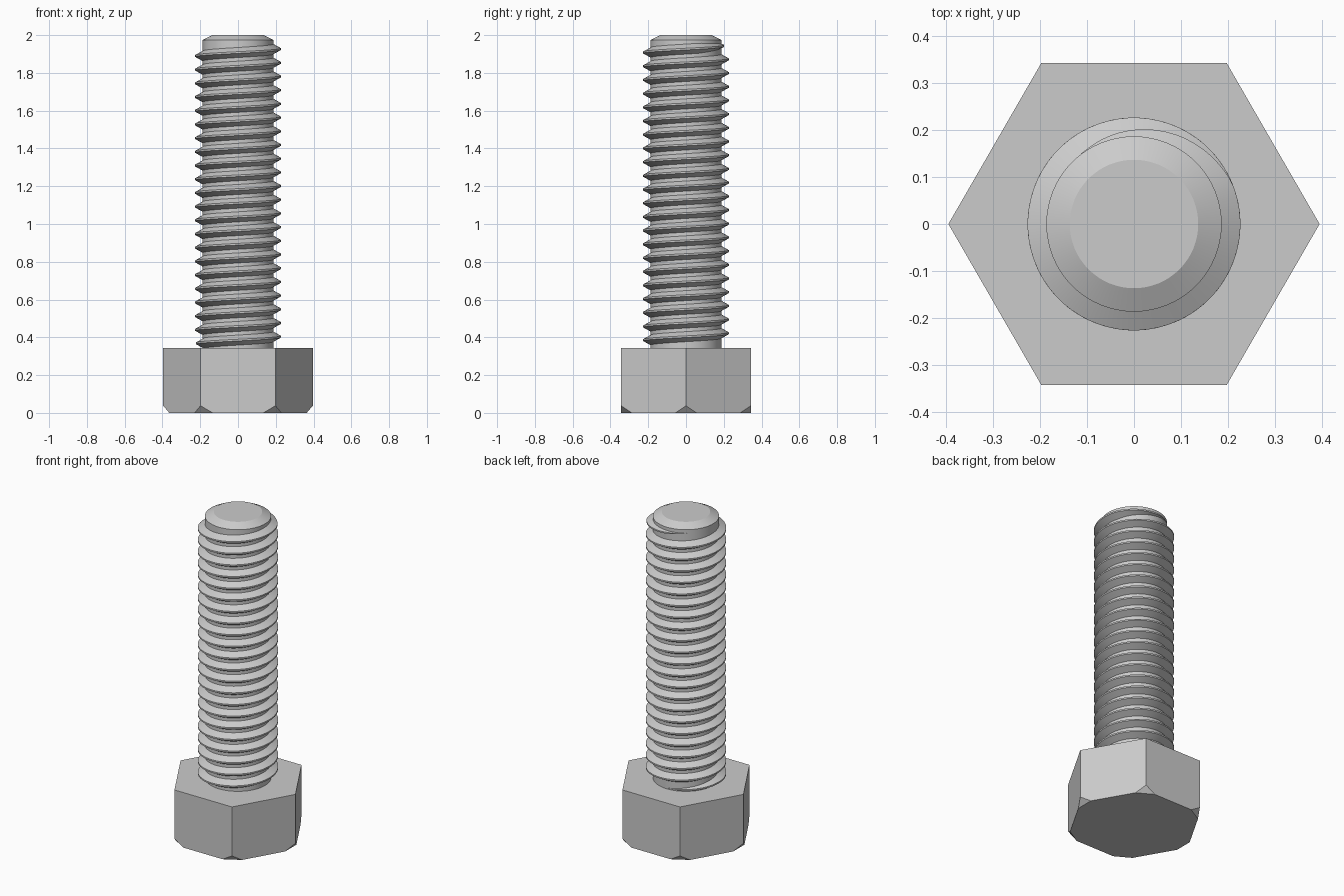
import bpy, bmesh, math

if "Cube" in bpy.data.objects:
    bpy.data.objects.remove(bpy.data.objects["Cube"])

steel = bpy.data.materials.new("grey steel")
steel.diffuse_color = (0.6, 0.6, 0.6, 1)
steel.use_nodes = True
steel.node_tree.nodes["Principled BSDF"].inputs["Base Color"].default_value = steel.diffuse_color

HEAD_R, HEAD_H = 0.396, 0.343
CORE_R, MAJOR_R, PITCH = 0.187, 0.227, 0.0725


def add_object(name, bm, smooth=False):
    bmesh.ops.recalc_face_normals(bm, faces=bm.faces)
    mesh = bpy.data.meshes.new(name)
    bm.to_mesh(mesh)
    bm.free()
    mesh.materials.append(steel)
    ob = bpy.data.objects.new(name, mesh)
    bpy.context.collection.objects.link(ob)
    if smooth:
        bpy.ops.object.select_all(action='DESELECT')
        ob.select_set(True)
        bpy.context.view_layer.objects.active = ob
        bpy.ops.object.shade_smooth_by_angle(angle=math.radians(25))
    return ob


# Hex head, with every bottom corner cut off by a flat triangle
bm = bmesh.new()
corners = [(HEAD_R * math.cos(i * math.pi / 3), HEAD_R * math.sin(i * math.pi / 3))
           for i in range(6)]
cut = 0.064 / HEAD_R
top, apex, before, after = [], [], [], []
for i, (x, y) in enumerate(corners):
    top.append(bm.verts.new((x, y, HEAD_H)))
    apex.append(bm.verts.new((x, y, 0.038)))
    for ring, (nx, ny) in ((before, corners[i - 1]), (after, corners[(i + 1) % 6])):
        ring.append(bm.verts.new((x + (nx - x) * cut, y + (ny - y) * cut, 0)))
bm.faces.new(top)
bm.faces.new([v for pair in zip(before, after) for v in pair])
for i in range(6):
    j = (i + 1) % 6
    bm.faces.new((apex[i], before[i], after[i]))
    bm.faces.new((top[i], apex[i], after[i], before[j], apex[j], top[j]))
add_object("hex_head", bm)

# Shaft core with a chamfered tip
bm = bmesh.new()
SIDES = 64
rings = []
for r, z in ((CORE_R, HEAD_H - 0.005), (CORE_R, 1.974), (0.137, 2.0)):
    rings.append([bm.verts.new((r * math.cos(a), r * math.sin(a), z))
                  for a in (2 * math.pi * i / SIDES for i in range(SIDES))])
for lo, hi in zip(rings, rings[1:]):
    for i in range(SIDES):
        j = (i + 1) % SIDES
        bm.faces.new((lo[i], lo[j], hi[j], hi[i]))
bm.faces.new(rings[0])
bm.faces.new(rings[-1])
add_object("shaft_core", bm, smooth=True)

# Right-handed thread: a trapezoid swept up a helix, fading at both ends
bm = bmesh.new()
start, end, fade = 90 - 22 * 360, 127, 105
steps = int((end - start) / 5.625)
previous = None
for s in range(steps + 1):
    deg = start + (end - start) * s / steps
    f = max(0.02, min(1, (deg - start) / fade, (end - deg) / fade))
    z0 = 1.926 + PITCH * deg / 360
    a = math.radians(deg)
    tip = CORE_R + (MAJOR_R - CORE_R) * f
    base, crest = PITCH * 0.375 * f, PITCH / 16
    crest = min(crest, base * 0.5)
    profile = ((CORE_R - 0.001, -base), (tip, -crest), (tip, crest), (CORE_R - 0.001, base))
    ring = [bm.verts.new((r * math.cos(a), r * math.sin(a), max(z0 + dz, HEAD_H - 0.004)))
            for r, dz in profile]
    if previous:
        for k in range(3):
            bm.faces.new((previous[k], ring[k], ring[k + 1], previous[k + 1]))
    else:
        bm.faces.new(ring)
    previous = ring
bm.faces.new(previous)
add_object("thread", bm, smooth=True)
